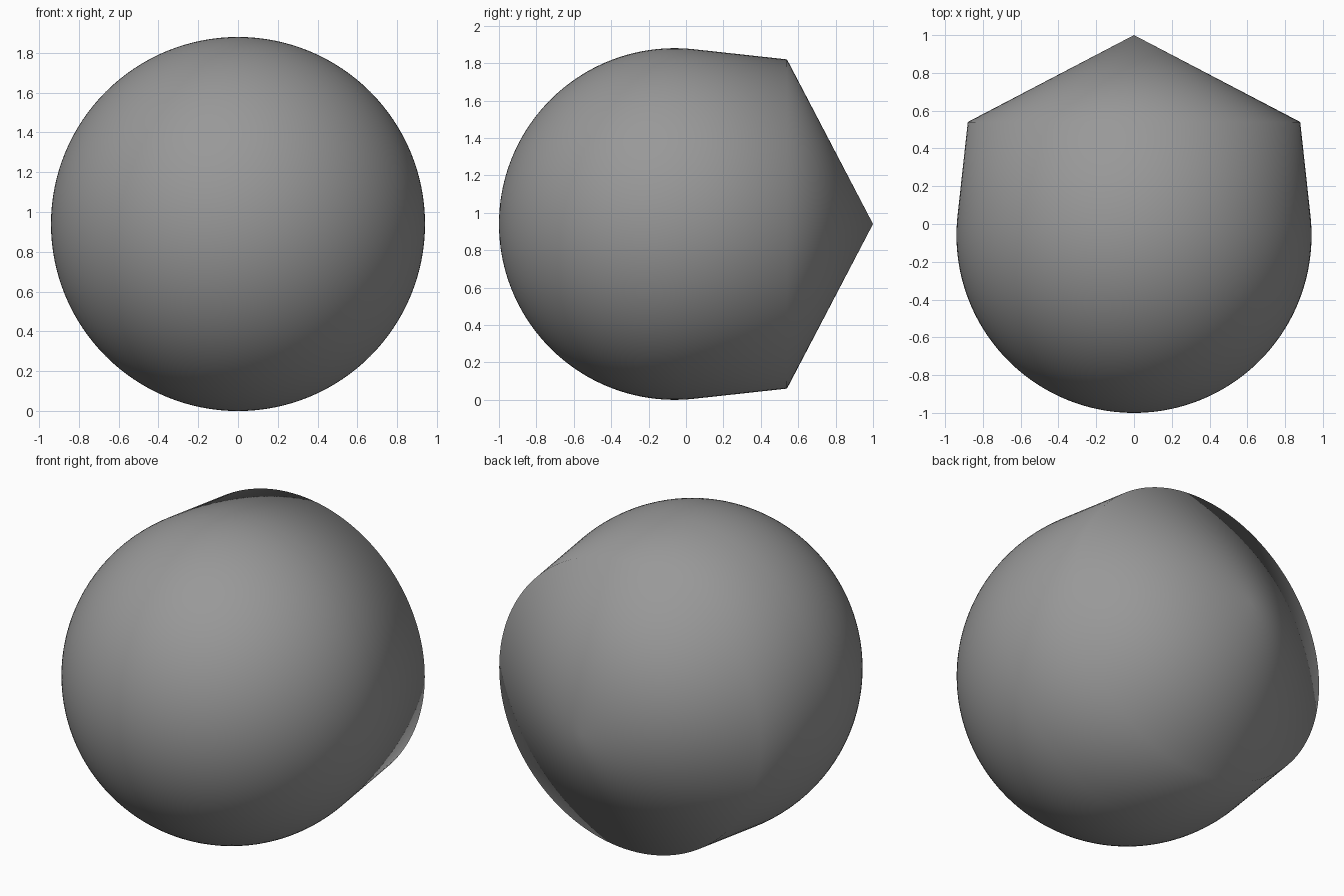
import bpy, bmesh
from math import sin, cos, radians, pi
from mathutils import Matrix

if "Cube" in bpy.data.objects:
    bpy.data.objects.remove(bpy.data.objects["Cube"])

R = 0.94        # ball radius, also height of its axis
CY = -0.06      # ball centre along y
SEG = 128

# Half profile (radius, y): round front, tangent taper, rim, pointed back
STEPS = 48
TANGENT = radians(180 - 83.7)
profile = [(R * sin(TANGENT * i / STEPS), CY - R * cos(TANGENT * i / STEPS))
           for i in range(STEPS + 1)]
profile += [(0.88, 0.54), (0.0, 1.0)]

# Revolve the profile around the y axis
bm = bmesh.new()
verts = [bm.verts.new((r, y, 0)) for r, y in profile]
edges = [bm.edges.new(pair) for pair in zip(verts, verts[1:])]
bmesh.ops.spin(bm, geom=verts + edges, cent=(0, 0, 0), axis=(0, 1, 0),
               angle=2 * pi, steps=SEG, use_merge=True)
bmesh.ops.remove_doubles(bm, verts=bm.verts, dist=1e-4)
bmesh.ops.recalc_face_normals(bm, faces=bm.faces)
bmesh.ops.transform(bm, matrix=Matrix.Translation((0, 0, R)), verts=bm.verts)

# Smooth all over, including the rim
for f in bm.faces:
    f.smooth = True
mesh = bpy.data.meshes.new("pointed_ball")
bm.to_mesh(mesh)
bm.free()

# Dark grey surface
grey = bpy.data.materials.new("dark_grey")
grey.diffuse_color = (0.316, 0.316, 0.316, 1)
grey.use_nodes = True
grey.node_tree.nodes["Principled BSDF"].inputs["Base Color"].default_value = grey.diffuse_color
mesh.materials.append(grey)
bpy.context.collection.objects.link(bpy.data.objects.new("pointed_ball", mesh))
